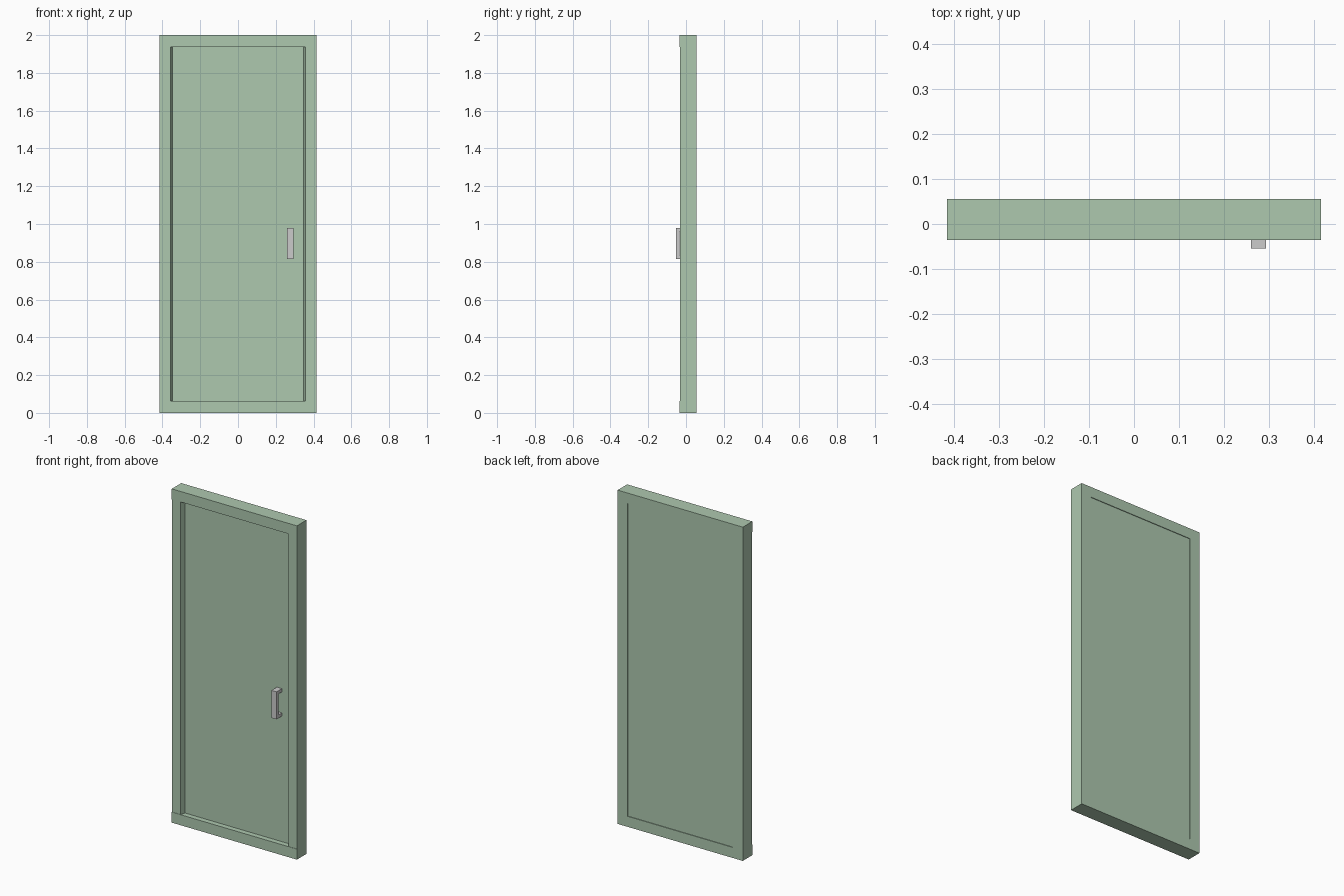
import bpy, bmesh

if "Cube" in bpy.data.objects:
    bpy.data.objects.remove(bpy.data.objects["Cube"])

W, H = 0.415, 2.0              # half width, height
FRONT, BACK = -0.035, 0.055    # frame depth range
PANEL_F, PANEL_B = -0.003, 0.051
RAIL = 0.063

green = bpy.data.materials.new("green_paint")
green.diffuse_color = (0.42, 0.58, 0.43, 1)
green.use_nodes = True
green.node_tree.nodes["Principled BSDF"].inputs["Base Color"].default_value = green.diffuse_color


def prism(name, outline, axis, lo, hi, mat=None):
    """Extrude a 2D outline along an axis (0 = x, 2 = z)."""
    bm = bmesh.new()
    place = (lambda a, b, t: (t, a, b)) if axis == 0 else (lambda a, b, t: (a, b, t))
    face = bm.faces.new([bm.verts.new(place(a, b, lo)) for a, b in outline])
    ext = bmesh.ops.extrude_face_region(bm, geom=[face])
    d = (hi - lo, 0, 0) if axis == 0 else (0, 0, hi - lo)
    bmesh.ops.translate(bm, vec=d, verts=[v for v in ext["geom"] if isinstance(v, bmesh.types.BMVert)])
    bmesh.ops.recalc_face_normals(bm, faces=bm.faces)
    me = bpy.data.meshes.new(name)
    bm.to_mesh(me)
    bm.free()
    if mat:
        me.materials.append(mat)
    ob = bpy.data.objects.new(name, me)
    bpy.context.collection.objects.link(ob)
    return ob


def rect(a0, a1, b0, b1):
    return [(a0, b0), (a1, b0), (a1, b1), (a0, b1)]


# Top and bottom rails, full width
for name, z0, z1 in (("bottom_rail", 0, RAIL), ("top_rail", H - RAIL, H)):
    prism(name, rect(FRONT, BACK, z0, z1), 0, -W, W, green)

# Side stiles, set a hair behind the rails, inner face sloping to the panel
for name, s in (("left_stile", -1), ("right_stile", 1)):
    f = FRONT + 0.002
    outline = [(s * W, f), (s * 0.357, f), (s * 0.348, PANEL_F), (s * 0.348, BACK), (s * W, BACK)]
    prism(name, outline, 2, RAIL, H - RAIL, green)

# Recessed door panel
prism("door_panel", rect(-0.348, 0.348, PANEL_F, PANEL_B), 2, RAIL, H - RAIL, green)

# C-shaped pull handle
y0, y1, y2 = -0.054, -0.034, PANEL_F
z0, z1, t = 0.815, 0.98, 0.02
prism("pull_handle", [(y0, z0), (y2, z0), (y2, z0 + t), (y1, z0 + t),
                      (y1, z1 - t), (y2, z1 - t), (y2, z1), (y0, z1)], 0, 0.26, 0.293)
